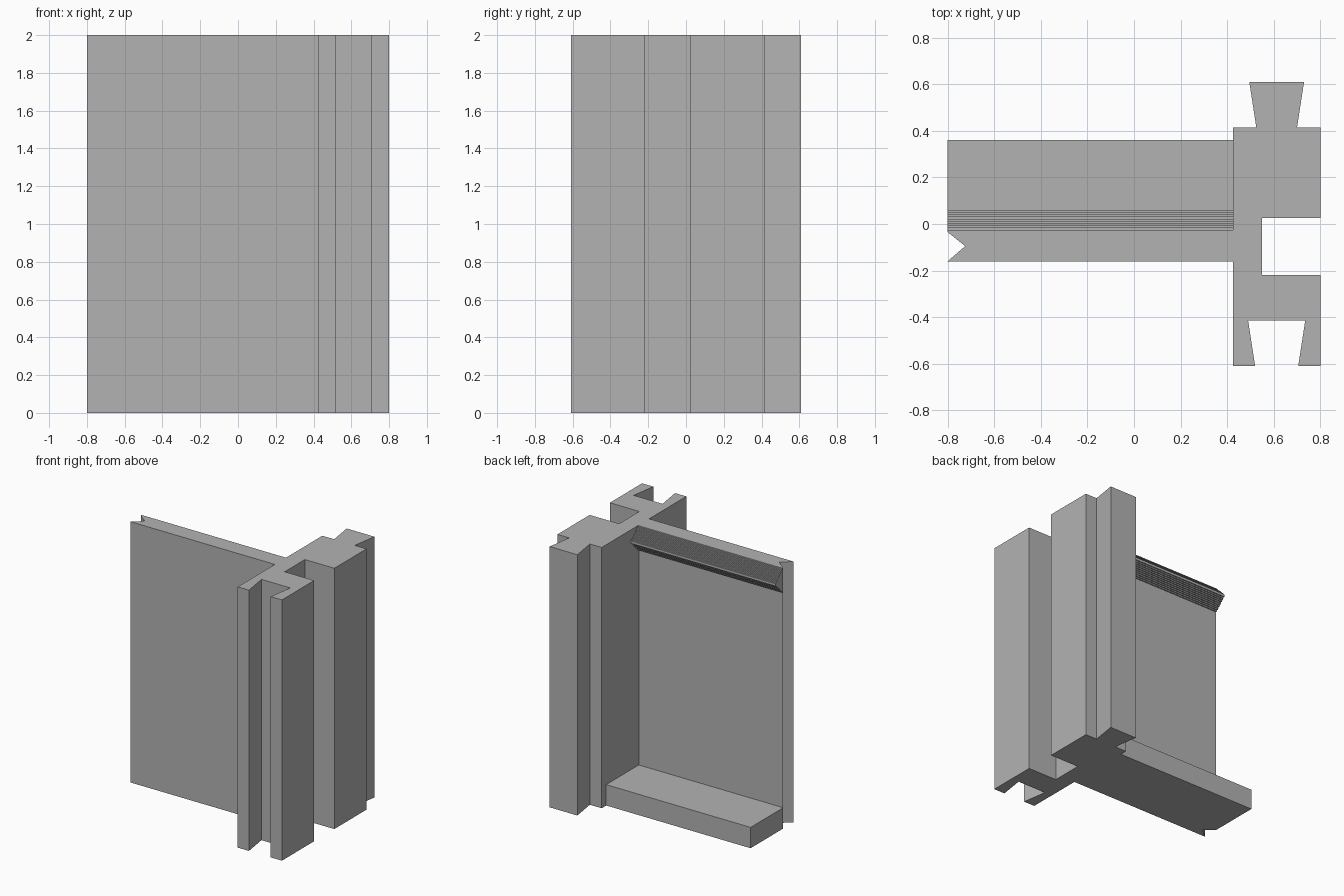
import bpy, bmesh
from mathutils import Vector

cube = bpy.data.objects.get("Cube")
if cube:
    bpy.data.objects.remove(cube, do_unlink=True)

grey = bpy.data.materials.new("plain grey")
grey.use_nodes = True
colour = (0.45, 0.45, 0.45, 1)
grey.diffuse_color = colour
grey.node_tree.nodes["Principled BSDF"].inputs["Base Color"].default_value = colour


def prism(name, points, sweep):
    """Extrude a flat outline of 3D points along the sweep vector."""
    bm = bmesh.new()
    face = bm.faces.new([bm.verts.new(p) for p in points])
    result = bmesh.ops.extrude_face_region(bm, geom=[face])
    moved = [v for v in result["geom"] if isinstance(v, bmesh.types.BMVert)]
    bmesh.ops.translate(bm, verts=moved, vec=Vector(sweep))
    bmesh.ops.recalc_face_normals(bm, faces=bm.faces)
    mesh = bpy.data.meshes.new(name)
    bm.to_mesh(mesh)
    bm.free()
    mesh.materials.append(grey)
    obj = bpy.data.objects.new(name, mesh)
    bpy.context.collection.objects.link(obj)
    return obj


HEIGHT = 2.0
LEFT, JOINT, RIGHT = -0.8, 0.425, 0.8
PANEL_BACK = -0.035
WIDTH = JOINT - LEFT

# Post with a dovetail tongue behind, a matching socket in front and a side slot
post = [(JOINT, -0.61), (0.52, -0.61), (0.49, -0.415), (0.735, -0.415),
        (0.705, -0.61), (RIGHT, -0.61), (RIGHT, -0.22), (0.55, -0.22),
        (0.55, 0.025), (RIGHT, 0.025), (RIGHT, 0.415), (0.70, 0.415),
        (0.73, 0.61), (0.495, 0.61), (0.525, 0.415), (JOINT, 0.415)]
prism("dovetail_post", [(x, y, 0) for x, y in post], (0, 0, HEIGHT))

# Wall panel with a V groove down its free edge
panel = [(LEFT, -0.16), (JOINT, -0.16), (JOINT, PANEL_BACK),
         (LEFT, PANEL_BACK), (-0.725, -0.095)]
prism("wall_panel", [(x, y, 0) for x, y in panel], (0, 0, HEIGHT))

# Shelf along the foot of the panel
shelf = [(PANEL_BACK, 0), (0.36, 0), (0.36, 0.16), (PANEL_BACK, 0.16)]
prism("bottom_shelf", [(LEFT, y, z) for y, z in shelf], (WIDTH, 0, 0))

# Finely stepped triangular rib along the top, mirrored about its ridge
STEPS = 10
step = 0.095 / STEPS
upper = []
for i in range(STEPS):
    y, z = PANEL_BACK + i * step, HEIGHT - i * step
    upper += [(y, z), (y + step, z)]
ridge = HEIGHT - STEPS * step
lower = [(y, 2 * ridge - z) for y, z in reversed(upper)]
prism("stepped_rib", [(LEFT, y, z) for y, z in upper + lower], (WIDTH, 0, 0))
